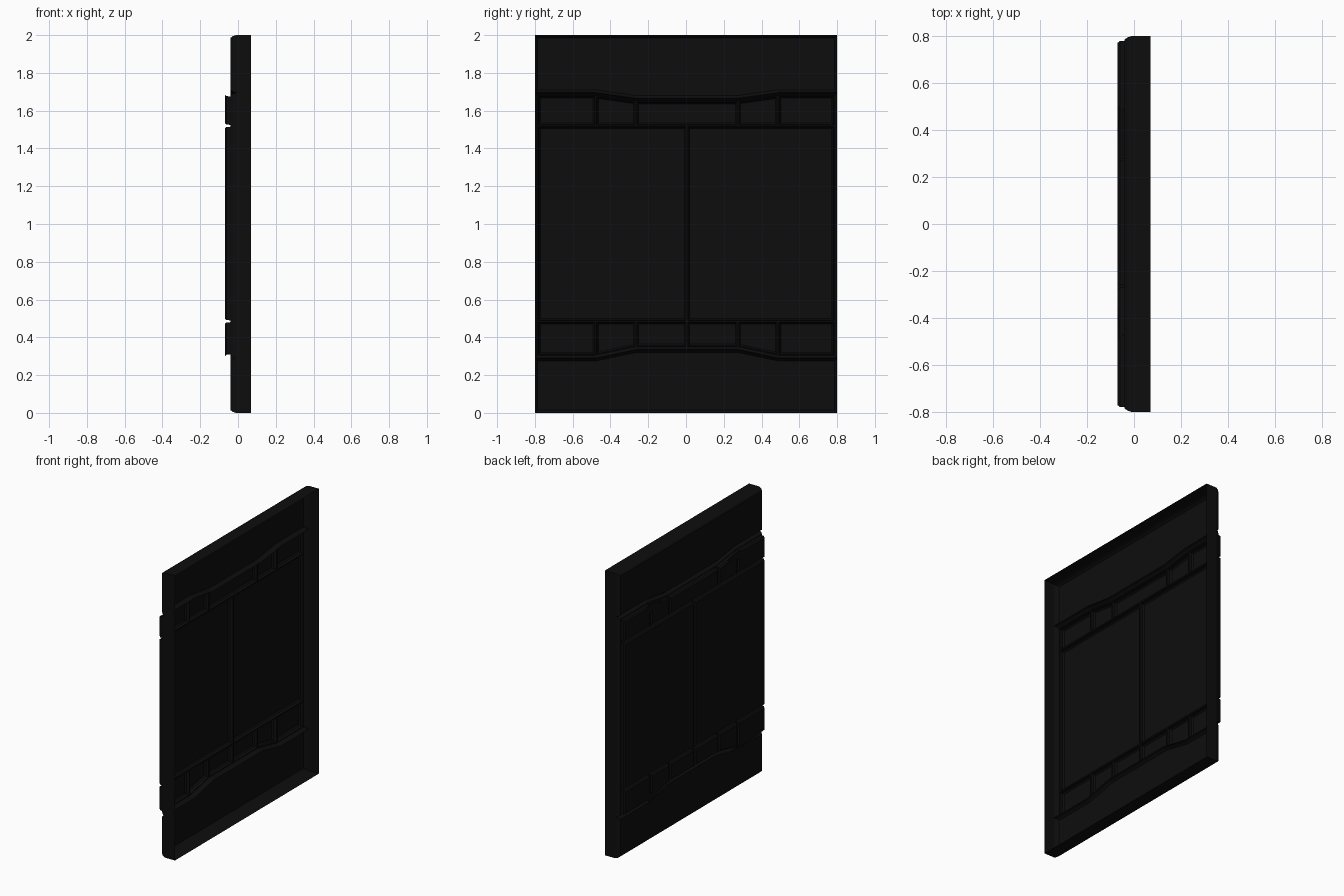
import bpy, bmesh

if "Cube" in bpy.data.objects:
    bpy.data.objects.remove(bpy.data.objects["Cube"])

BACK, RIM = 0.07, -0.01          # open back plane, start of the bevelled front
C = 0.005                        # slight offset of the panel seams
Y = [C - 0.483, C - 0.27, C + 0.27, C + 0.483]

bm = bmesh.new()


def verts(points):
    return [bm.verts.new((RIM, y, z)) for y, z in points]


def inset(faces, width, depth):
    bmesh.ops.inset_individual(bm, faces=faces, thickness=width, depth=depth,
                               use_even_offset=True)


def split(faces, axis, value):
    """Cut only the given faces along a plane; returns the pieces."""
    faces = [f for f in faces if f.is_valid]
    geom = faces + list({e for f in faces for e in f.edges}) \
        + list({v for f in faces for v in f.verts})
    co, no = [0, 0, 0], [0, 0, 0]
    co[axis], no[axis] = value, 1
    r = bmesh.ops.bisect_plane(bm, geom=geom, dist=1e-5, plane_co=co, plane_no=no)
    return [g for g in r['geom'] if isinstance(g, bmesh.types.BMFace)]


# Three front regions sharing two cranked seams
top = verts([(-0.8, 2), (0.8, 2)])
seam_hi = verts(zip([-0.8] + Y + [0.8], [1.695, 1.695, 1.665, 1.665, 1.695, 1.695]))
seam_lo = verts(zip([-0.8] + Y + [0.8], [0.29, 0.29, 0.335, 0.335, 0.29, 0.29]))
bottom = verts([(-0.8, 0), (0.8, 0)])
regions = [bm.faces.new(top + seam_hi[::-1]),
           bm.faces.new(seam_hi + seam_lo[::-1]),
           bm.faces.new(seam_lo + bottom[::-1])]
for f in regions:
    f.normal_update()
    if f.normal.x > 0:
        f.normal_flip()
bm.normal_update()

# Side walls to the open back
rim = [e for e in bm.edges if e.is_boundary]
ext = bmesh.ops.extrude_edge_only(bm, edges=rim)
for v in ext['geom']:
    if isinstance(v, bmesh.types.BMVert):
        v.co.x = BACK

# Bevelled borders, leaving a groove along each seam
inset(regions, 0.006, 0.018)
inset(regions, 0.009, 0.012)

# Divide the middle into two large panels and two rows of small ones
cells = split(split([regions[1]], 2, 0.485), 2, 1.52)
mid = lambda f: f.calc_center_median().z
low = [f for f in cells if mid(f) < 0.485]
high = [f for f in cells if mid(f) > 1.52]
centre = [f for f in cells if f not in low and f not in high]
for y in Y:
    low, high = split(low, 1, y), split(high, 1, y)
panels = split(low, 1, C) + high + split(centre, 1, C)

# Raise each panel with a chamfered edge
bm.normal_update()
inset(panels, 0.005, 0.0)
inset(panels, 0.001, 0.02)
inset(panels, 0.008, 0.01)

bmesh.ops.recalc_face_normals(bm, faces=bm.faces)
if sum(f.normal.x * f.calc_area() for f in bm.faces) > 0:
    bmesh.ops.reverse_faces(bm, faces=bm.faces)
mesh = bpy.data.meshes.new("wall_panel")
bm.to_mesh(mesh)
bm.free()
obj = bpy.data.objects.new("wall_panel", mesh)
bpy.context.collection.objects.link(obj)

mat = bpy.data.materials.new("black")
mat.diffuse_color = (0.004, 0.004, 0.004, 1)
mat.use_nodes = True
mat.node_tree.nodes["Principled BSDF"].inputs["Base Color"].default_value = mat.diffuse_color
mesh.materials.append(mat)
